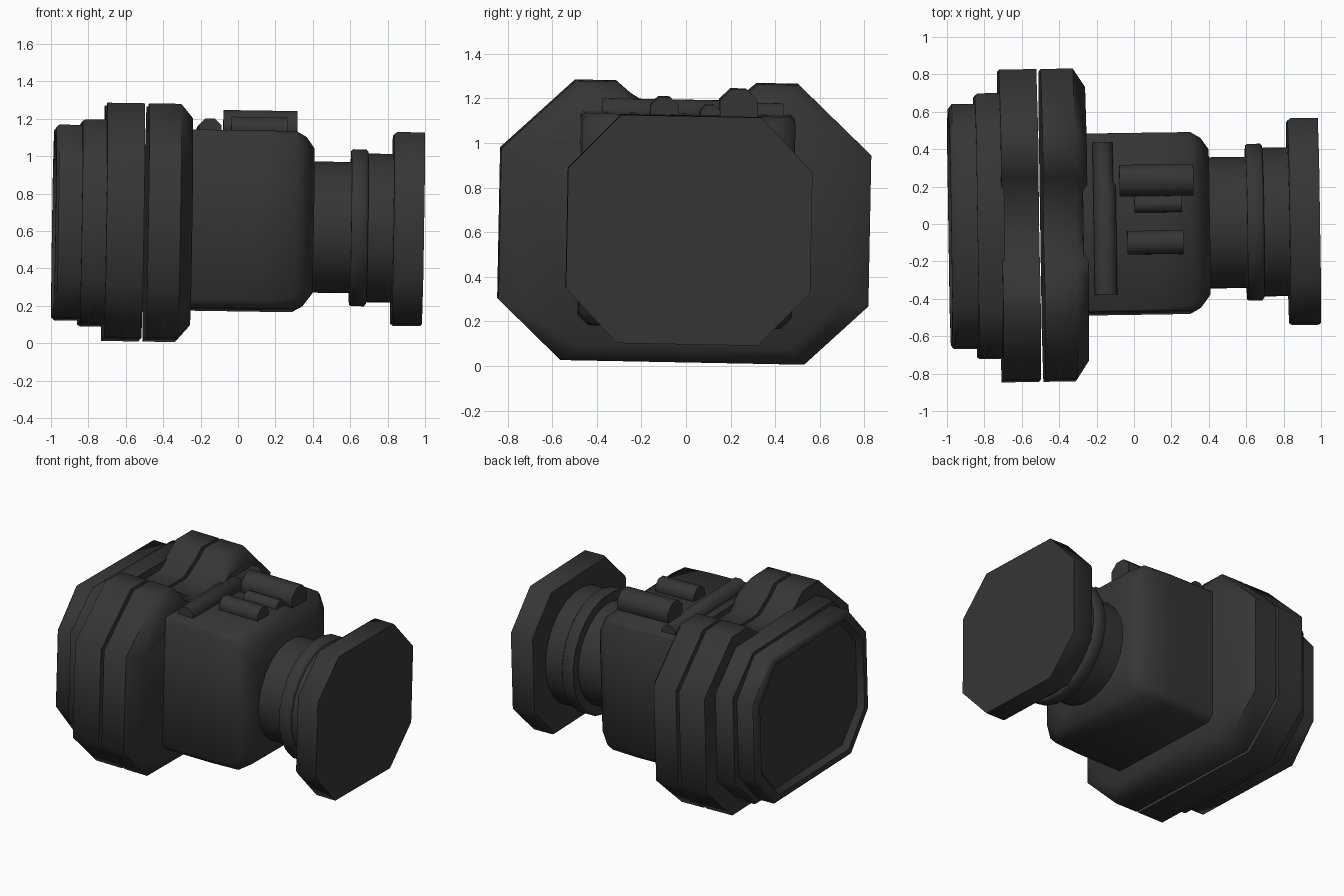
import bpy, bmesh, math
from mathutils import Matrix, Vector

if "Cube" in bpy.data.objects:
    bpy.data.objects.remove(bpy.data.objects["Cube"])

mat = bpy.data.materials.new("dark_grey")
mat.diffuse_color = (0.036, 0.036, 0.036, 1)
mat.use_nodes = True
mat.node_tree.nodes["Principled BSDF"].inputs["Base Color"].default_value = mat.diffuse_color

CZ = 0.63  # height of the optical axis
# the whole object sits very slightly tilted
rad = math.radians
TILT = (Matrix.Translation((0, 0, CZ)) @ Matrix.Rotation(rad(0.85), 4, 'Z')
        @ Matrix.Rotation(rad(0.9), 4, 'Y') @ Matrix.Rotation(rad(-1.1), 4, 'X')
        @ Matrix.Translation((0, 0, -CZ)))


def loft(name, sections, axis='X', smooth=50):
    """Skin a list of (position, [(a, b), ...]) cross-sections along an axis."""
    bm = bmesh.new()
    rings = []
    for t, pts in sections:
        rings.append([bm.verts.new((t, a, b) if axis == 'X' else (a, t, b)) for a, b in pts])
    n = len(rings[0])
    for r0, r1 in zip(rings, rings[1:]):
        for i in range(n):
            j = (i + 1) % n
            bm.faces.new((r0[i], r0[j], r1[j], r1[i]))
    bm.faces.new(rings[0])
    bm.faces.new(rings[-1])
    bmesh.ops.recalc_face_normals(bm, faces=bm.faces)
    bm.transform(TILT)
    me = bpy.data.meshes.new(name)
    bm.to_mesh(me)
    bm.free()
    me.shade_smooth()
    me.set_sharp_from_angle(angle=rad(smooth))
    me.materials.append(mat)
    ob = bpy.data.objects.new(name, me)
    bpy.context.collection.objects.link(ob)
    return ob


def mirror(half):
    """Half outline (a >= 0, bottom to top) -> full closed outline."""
    return half + [(-a, b) for a, b in reversed(half)]


def octagon(hy, hz, ty, sz, cz=CZ):
    return mirror([(ty, cz - hz), (hy, cz - sz), (hy, cz + sz), (ty, cz + hz)])


def scaled(pts, sy, sz, cz=CZ):
    return [(a * sy, cz + (b - cz) * sz) for a, b in pts]


def circle(r, cz, n=24, ca=0.0, start=0.5):
    return [(ca + r * math.cos(2 * math.pi * (i + start) / n),
             cz + r * math.sin(2 * math.pi * (i + start) / n)) for i in range(n)]


# two big flanges with a trough in the top edge
flange = mirror([(0.547, 0.011), (0.83, 0.278), (0.83, 0.955), (0.50, 1.265),
                 (0.315, 1.265), (0.25, 1.21), (0.11, 1.125)])
loft("rear_flange", [(-0.715, flange), (-0.515, flange)])
loft("front_flange", [(-0.492, flange), (-0.32, flange),
                      (-0.255, scaled(flange, 0.88, 0.88))])

# stepped rear plates, the last with a recessed screen
step = octagon(0.705, 0.545, 0.46, 0.31)
loft("rear_step", [(-0.70, step), (-0.83, step), (-0.845, scaled(step, 0.985, 0.985))])
cap = octagon(0.65, 0.515, 0.44, 0.27)
loft("rear_cap", [(-0.83, cap), (-0.97, cap), (-0.985, scaled(cap, 0.97, 0.97)),
                  (-0.985, scaled(cap, 0.91, 0.90)), (-0.945, scaled(cap, 0.87, 0.85))])


# main body: box with a rounded-off front end
def body_section(inset, ch):
    hy, lo, hi = 0.478 - inset, 0.178 + inset, 1.13 - inset
    cb = ch + 0.03
    return mirror([(hy - cb, lo), (hy, lo + cb), (hy, hi - ch), (hy - ch, hi)])


loft("body", [(-0.28, body_section(0, 0.012)), (0.10, body_section(0, 0.015)),
              (0.30, body_section(0, 0.03)), (0.355, body_section(0.03, 0.07)),
              (0.40, body_section(0.09, 0.12))])

# round neck with a collar
NZ = 0.627
loft("neck", [(0.38, circle(0.353, NZ)), (0.61, circle(0.353, NZ))])
loft("collar", [(0.60, circle(0.415, NZ)), (0.61, circle(0.422, NZ)),
                (0.68, circle(0.422, NZ)), (0.69, circle(0.41, NZ))])
loft("outer_neck", [(0.68, circle(0.40, NZ)), (0.84, circle(0.40, NZ))])

# octagonal end plate
plate = octagon(0.548, 0.512, 0.315, 0.27, 0.624)
loft("end_plate", [(0.825, scaled(plate, 0.98, 0.98, 0.624)), (0.84, plate), (0.987, plate)])

# bar across the top of the body
bar = circle(0.065, 1.132, 8, -0.163)
loft("cross_bar", [(-0.385, bar), (0.20, bar),
                   (0.215, circle(0.058, 1.13, 8, -0.17)),
                   (0.43, circle(0.058, 1.13, 8, -0.17))], axis='Y')

# three rounded rails on top, running lengthwise: x0, x1, y, z, radius
for name, x0, x1, y, z, r in (("large_rail", -0.083, 0.312, 0.222, 1.165, 0.091),
                              ("middle_rail", -0.005, 0.25, 0.095, 1.132, 0.048),
                              ("small_rail", -0.045, 0.255, -0.11, 1.145, 0.068)):
    loft(name, [(x0, circle(r, z, 8, y)), (x1, circle(r, z, 8, y))])
